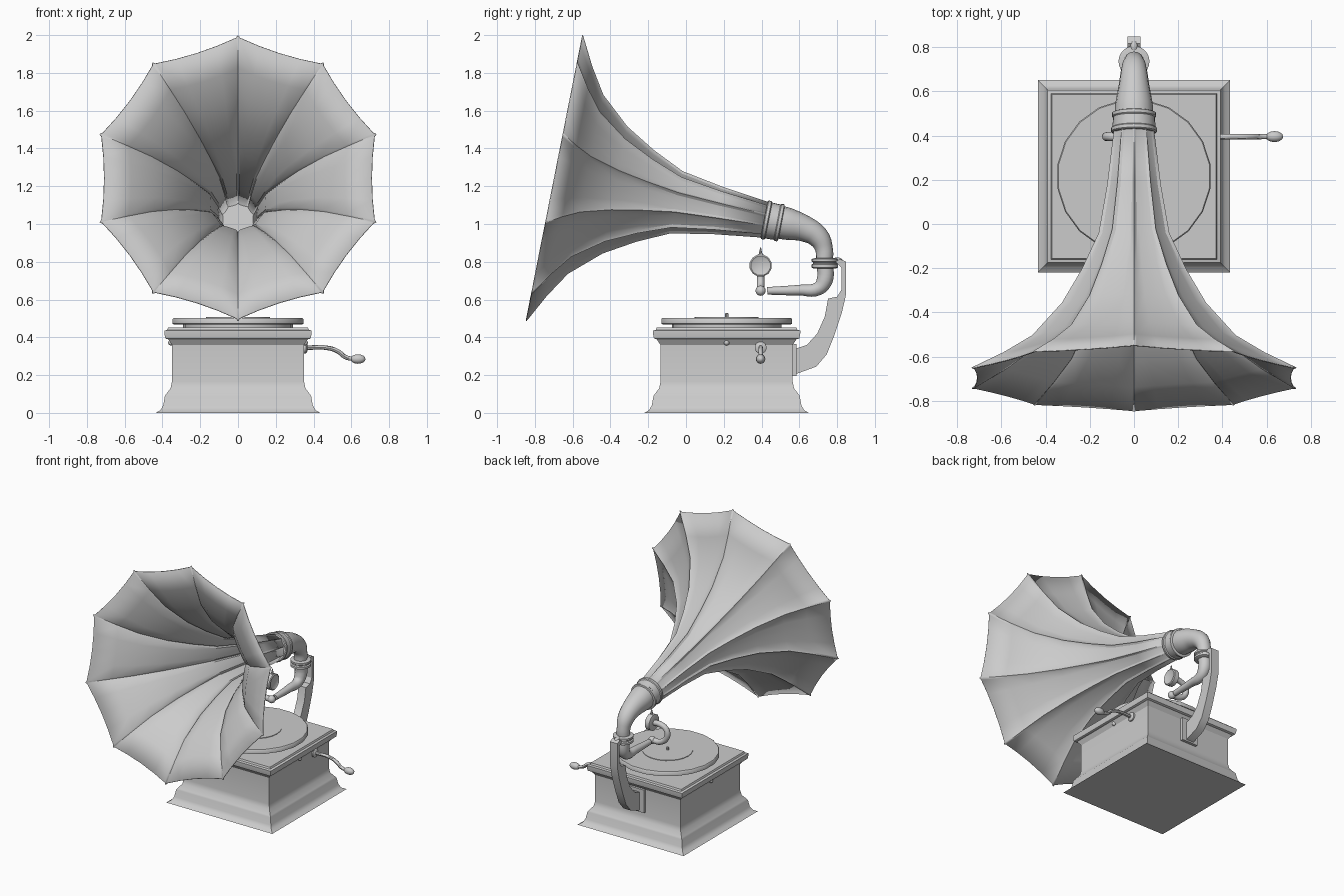
import bpy, bmesh
from math import sin, cos, pi, tau
from mathutils import Vector

if "Cube" in bpy.data.objects:
    bpy.data.objects.remove(bpy.data.objects["Cube"], do_unlink=True)

CAB_Y = 0.215


def smooth(ob, angle=30):
    bpy.ops.object.select_all(action='DESELECT')
    ob.select_set(True)
    bpy.context.view_layer.objects.active = ob
    bpy.ops.object.shade_smooth_by_angle(angle=angle * pi / 180)


def loft(name, rings, caps=True, angle=30):
    """Skin a list of equal closed point rings."""
    bm = bmesh.new()
    loops = [[bm.verts.new(p) for p in ring] for ring in rings]
    for a, b in zip(loops, loops[1:]):
        for i in range(len(a)):
            j = (i + 1) % len(a)
            bm.faces.new((a[i], a[j], b[j], b[i]))
    if caps:
        bm.faces.new(loops[0])
        bm.faces.new(loops[-1])
    bmesh.ops.recalc_face_normals(bm, faces=bm.faces)
    mesh = bpy.data.meshes.new(name)
    bm.to_mesh(mesh)
    bm.free()
    ob = bpy.data.objects.new(name, mesh)
    bpy.context.collection.objects.link(ob)
    smooth(ob, angle)
    return ob


def lathe(name, profile, origin, axis=(0, 0, 1), sides=24, angle=40):
    """Turn (distance, radius) pairs around an axis."""
    axis, origin = Vector(axis).normalized(), Vector(origin)
    u = axis.orthogonal().normalized()
    v = axis.cross(u)
    rings = [[origin + axis * t + (u * cos(tau * k / sides) + v * sin(tau * k / sides)) * r
              for k in range(sides)] for t, r in profile]
    return loft(name, rings, angle=angle)


def square_stack(name, profile, centre_y):
    """Stack square sections given as (height, half width)."""
    corners = ((-1, -1), (1, -1), (1, 1), (-1, 1))
    return loft(name, [[Vector((x * h, centre_y + y * h, z)) for x, y in corners]
                       for z, h in profile])


def tube(name, points, resolution=4):
    """Round tube through (x, y, z, radius) points."""
    curve = bpy.data.curves.new(name, 'CURVE')
    curve.dimensions = '3D'
    curve.bevel_depth, curve.bevel_resolution = 1, resolution
    curve.resolution_u, curve.use_fill_caps = 5, True
    spline = curve.splines.new('BEZIER')
    spline.bezier_points.add(len(points) - 1)
    for bp, (x, y, z, r) in zip(spline.bezier_points, points):
        bp.co, bp.radius = (x, y, z), r
        bp.handle_left_type = bp.handle_right_type = 'AUTO'
    ob = bpy.data.objects.new(name, curve)
    bpy.context.collection.objects.link(ob)
    bpy.ops.object.select_all(action='DESELECT')
    ob.select_set(True)
    bpy.context.view_layer.objects.active = ob
    bpy.ops.object.convert(target='MESH')
    smooth(bpy.context.object, 45)


def ball(name, centre, size):
    bpy.ops.mesh.primitive_uv_sphere_add(segments=12, ring_count=8, radius=1, location=centre)
    ob = bpy.context.object
    ob.name, ob.scale = name, size
    smooth(ob, 60)


def slab(name, outline, half):
    """Extrude a side outline of (y, z) points across x."""
    return loft(name, [[Vector((x, y, z)) for y, z in outline] for x in (-half, half)])


# Cabinet with flared plinth and moulded lid
square_stack("cabinet", [(0, .435), (.015, .41), (.04, .396), (.09, .387), (.1, .38), (.13, .357),
                         (.165, .35), (.36, .35), (.375, .36), (.39, .37)], CAB_Y)
square_stack("cabinet_lid", [(.39, .375), (.395, .385), (.42, .39), (.435, .39), (.44, .375),
                             (.452, .37)], CAB_Y)

# Turntable, record and spindle
lathe("turntable_hub", [(.44, .29), (.47, .29)], (0, CAB_Y, 0))
lathe("turntable", [(.467, .34), (.472, .35), (.497, .35), (.503, .345)], (0, CAB_Y, 0), sides=20)
lathe("record_label", [(.5, .17), (.507, .17)], (0, CAB_Y, 0))
lathe("spindle", [(.5, .009), (.525, .009), (.53, .004)], (0, CAB_Y, 0), sides=8)

# Side knobs and crank
for side, label in ((1, "left"), (-1, "right")):
    ball(label + "_side_knob", (side * .355, CAB_Y, .372), (.015, .015, .015))
lathe("crank_collar", [(.345, .032), (.36, .032), (.368, .02)], (0, .395, .345), (1, 0, 0), 12)
tube("crank", [(.35, .395, .345, .012), (.48, .395, .343, .012), (.53, .395, .325, .012),
               (.57, .395, .295, .012), (.61, .395, .285, .011)], 2)
ball("crank_handle", (.635, .395, .285), (.04, .025, .025))

# Horn: ten scalloped panels joined by narrow raised seams
MOUTH = Vector((0, -.695, 1.2425))
AXIS = Vector((0, .981, -.194))
UP = Vector((0, .194, .981))
PANELS = 10


def horn_ring(t, r):
    ring = []
    depth = min(.009, r * .06)
    seam = .012 / (r * .62) if r > .16 else .14
    for k in range(PANELS):
        a, b = tau * k / PANELS, tau * (k + 1) / PANELS
        for f in (0, seam, .25, .5, .75, 1 - seam):
            x = sin(a) * (1 - f) + sin(b) * f
            y = cos(a) * (1 - f) + cos(b) * f
            rad = r if f == 0 else (r - depth) * (1 - .09 * f * (1 - f))
            ring.append(MOUTH + AXIS * t + (Vector((1, 0, 0)) * x + UP * y) * rad)
    return ring


horn = loft("horn", [horn_ring(t, r) for t, r in (
    (0, .772), (.08, .62), (.167, .483), (.326, .342), (.486, .248), (.657, .168),
    (.88, .128), (1.15, .094))], caps=False, angle=28)
shell = horn.modifiers.new("shell", 'SOLIDIFY')
shell.thickness = .005
shell.offset = -1

# Ringed collar and tapering elbow behind the horn
lathe("horn_collar", [(1.13, .098), (1.135, .104), (1.15, .104), (1.155, .097), (1.2, .095),
                      (1.205, .1), (1.22, .1), (1.225, .085)], MOUTH, AXIS)
tube("elbow", [(0, .46, 1.017, .09), (0, .54, 1.0, .085), (0, .635, .972, .068),
               (0, .7, .93, .058), (0, .73, .87, .047), (0, .733, .79, .044)], 6)
lathe("elbow_collar", [(.765, .06), (.77, .07), (.785, .07), (.79, .062), (.797, .062),
                       (.802, .07), (.815, .07), (.82, .05)], (0, .735, 0))

# Tone arm with gooseneck, sound box and needle
tube("tone_arm", [(0, .735, .79, .044), (0, .735, .705, .043), (0, .7, .658, .036),
                  (0, .6, .65, .028), (0, .43, .646, .02)])
ball("arm_joint", (0, .395, .647), (.027, .027, .027))
tube("gooseneck", [(0, .395, .647, .02), (-.07, .395, .652, .02), (-.12, .395, .7, .02),
                   (-.115, .395, .755, .02), (-.07, .395, .78, .02), (-.01, .395, .78, .02)])
lathe("sound_box", [(-.02, .045), (-.015, .06), (.02, .06), (.025, .053), (.02, .045)],
      (0, .395, .78), (1, 0, 0), 12)
lathe("needle", [(.83, .012), (.85, .008), (.875, .002)], (.005, .395, 0), sides=8)

# Rear bracket carrying the elbow
slab("bracket", [(.79, .80), (.815, .815), (.848, .8), (.848, .63), (.825, .53), (.785, .41),
                 (.745, .31), (.69, .245), (.58, .205), (.58, .34), (.64, .36), (.695, .42),
                 (.735, .51), (.752, .605), (.8, .615), (.822, .65), (.822, .77)], .03)
slab("bracket_plate", [(.56, .195), (.585, .195), (.585, .365), (.56, .365)], .065)
ball("bracket_screw", (0, .8, .805), (.018, .03, .018))
